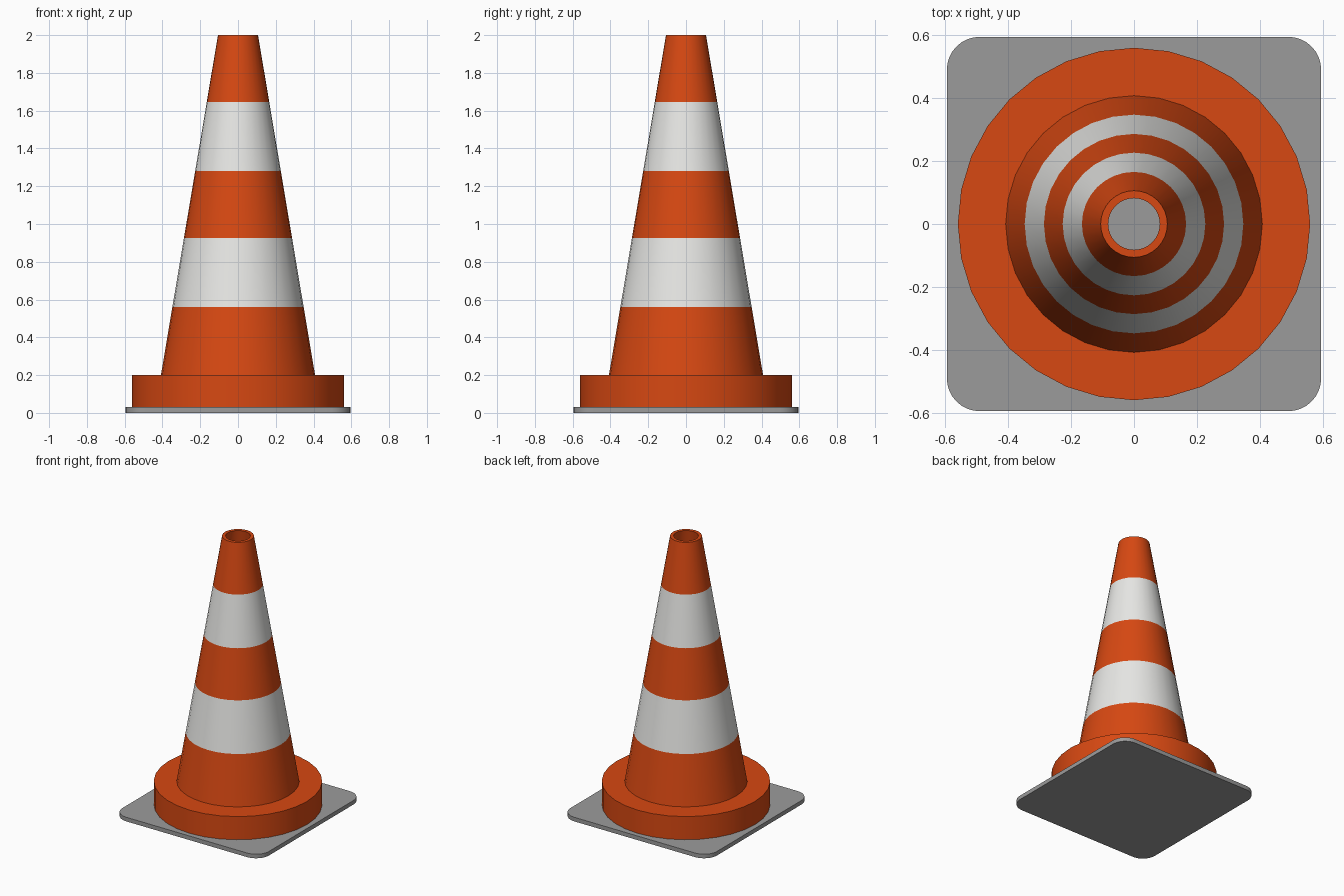
import bpy, bmesh
from math import pi, sin, cos, radians

old = bpy.data.objects.get("Cube")
if old:
    bpy.data.objects.remove(old, do_unlink=True)


def material(name, rgb):
    m = bpy.data.materials.new(name)
    m.use_nodes = True
    color = (*rgb, 1.0)
    m.diffuse_color = color
    m.node_tree.nodes["Principled BSDF"].inputs["Base Color"].default_value = color
    return m


orange = material("orange", (0.68, 0.065, 0.006))
white = material("white", (0.8, 0.8, 0.78))
grey = material("grey", (0.33, 0.33, 0.33))


def finish(name, bm, mats):
    bmesh.ops.recalc_face_normals(bm, faces=bm.faces)
    mesh = bpy.data.meshes.new(name)
    bm.to_mesh(mesh)
    bm.free()
    for m in mats:
        mesh.materials.append(m)
    obj = bpy.data.objects.new(name, mesh)
    bpy.context.collection.objects.link(obj)
    bpy.ops.object.select_all(action="DESELECT")
    bpy.context.view_layer.objects.active = obj
    obj.select_set(True)
    bpy.ops.object.shade_smooth_by_angle(angle=radians(30))
    return obj


def lathe(name, profile, bands, mats, sides=32):
    """Revolve a closed profile; segments listed in bands get the second material."""
    bm = bmesh.new()
    rings = [[bm.verts.new((r * cos(2 * pi * i / sides), r * sin(2 * pi * i / sides), z))
              for i in range(sides)] for r, z in profile]
    for k, low in enumerate(rings):
        high = rings[(k + 1) % len(rings)]
        for i in range(sides):
            j = (i + 1) % sides
            face = bm.faces.new((low[i], low[j], high[j], high[i]))
            face.material_index = 1 if k in bands else 0
    return finish(name, bm, mats)


# Square base plate with rounded corners
half, radius, thick, steps = 0.595, 0.105, 0.03, 8
bm = bmesh.new()
outline = []
for q, (sx, sy) in enumerate([(1, 1), (-1, 1), (-1, -1), (1, -1)]):
    for s in range(steps + 1):
        a = (q + s / steps) * pi / 2
        outline.append(bm.verts.new((sx * (half - radius) + radius * cos(a),
                                     sy * (half - radius) + radius * sin(a), 0)))
bottom = bm.faces.new(outline)
top = bmesh.ops.extrude_face_region(bm, geom=[bottom], use_keep_orig=True)["geom"]
bmesh.ops.translate(bm, vec=(0, 0, thick),
                    verts=[v for v in top if isinstance(v, bmesh.types.BMVert)])
finish("base_plate", bm, [grey])

# Hollow striped cone with its round foot, open at the top
foot_top, foot_r, low_r, tip_r, wall = 0.2, 0.56, 0.408, 0.106, 0.024
levels = [foot_top, 0.56, 0.925, 1.28, 1.645, 2.0]
slope = (low_r - tip_r) / (levels[-1] - foot_top)
body = [(low_r - slope * (z - foot_top), z) for z in levels]
profile = [(foot_r, thick), (foot_r, foot_top)] + body
profile += [(tip_r - wall, levels[-1]), (low_r - wall, thick)]
lathe("cone_body", profile, {3, 5}, [orange, white])
